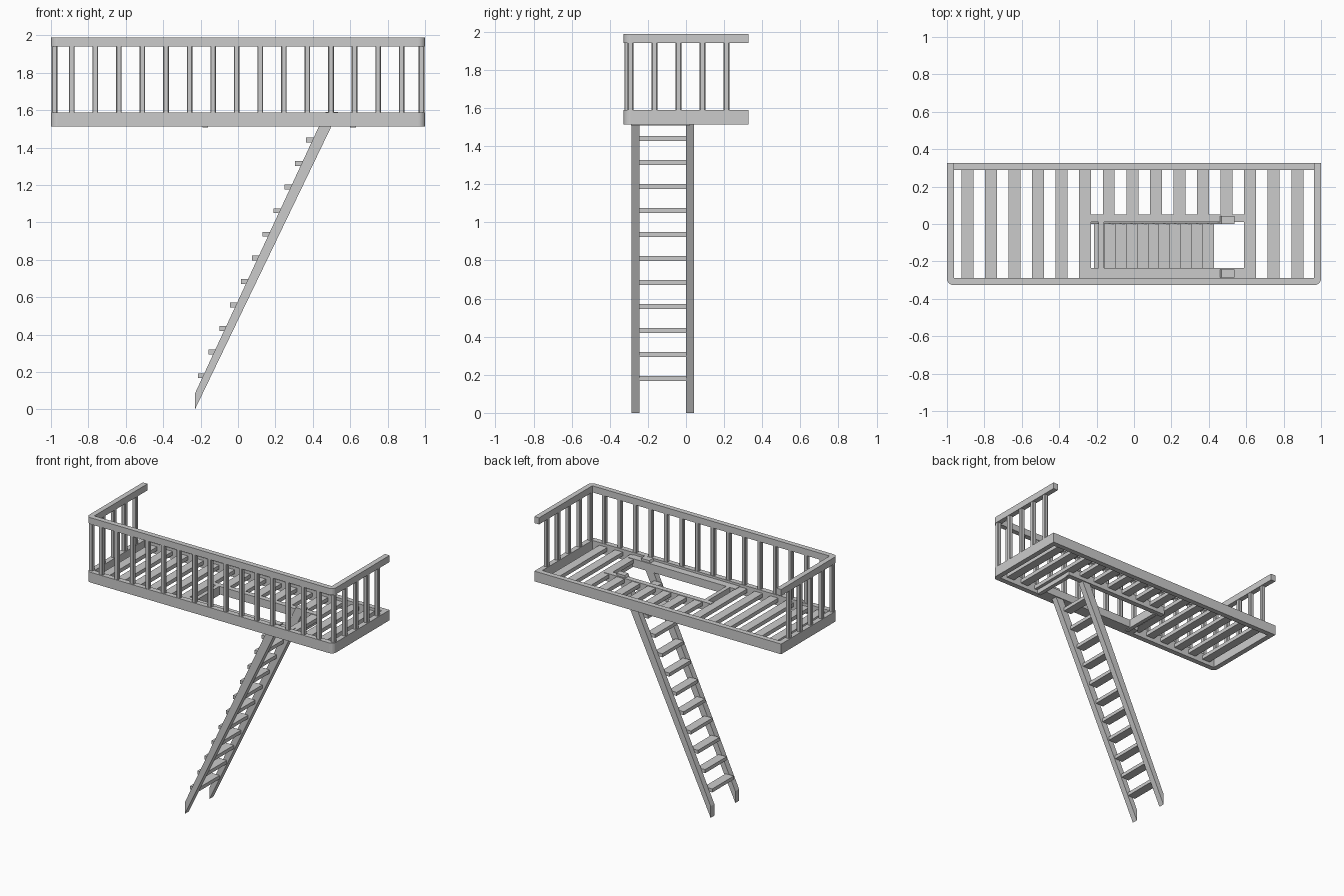
import bpy, bmesh, math

if "Cube" in bpy.data.objects:
    bpy.data.objects.remove(bpy.data.objects["Cube"])

HX, HY = 1.0, 0.327      # deck half sizes
W = 0.038                # frame bar width
STEP = 0.126             # spacing of slats, balusters and treads


def finish(name, bm):
    bmesh.ops.recalc_face_normals(bm, faces=bm.faces)
    me = bpy.data.meshes.new(name)
    bm.to_mesh(me)
    bm.free()
    ob = bpy.data.objects.new(name, me)
    bpy.context.collection.objects.link(ob)
    return ob


def prism(name, pts, vec):
    """Extrude a closed outline of 3D points along vec."""
    bm = bmesh.new()
    face = bm.faces.new([bm.verts.new(p) for p in pts])
    geo = bmesh.ops.extrude_face_region(bm, geom=[face])["geom"]
    bmesh.ops.translate(bm, vec=vec, verts=[v for v in geo if isinstance(v, bmesh.types.BMVert)])
    return finish(name, bm)


def box(name, x0, x1, y0, y1, z0, z1, bevel=0.0):
    ob = prism(name, [(x0, y0, z0), (x1, y0, z0), (x1, y1, z0), (x0, y1, z0)], (0, 0, z1 - z0))
    if bevel:
        m = ob.modifiers.new("bevel", "BEVEL")
        m.width = bevel
        m.segments = 1
    return ob


def u_rail(name, z0, z1):
    """U-shaped rail, open at the back, rounded at the two front corners."""
    r, pts = 0.035, [(-HX, HY)]
    for cx, a0 in ((-HX + r, 180), (HX - r, 270)):
        for i in range(6):
            a = math.radians(a0 + 18 * i)
            pts.append((cx + r * math.cos(a), -HY + r + r * math.sin(a)))
    pts += [(HX, HY), (HX - W, HY), (HX - W, -HY + W), (-HX + W, -HY + W), (-HX + W, HY)]
    return prism(name, [(x, y, z0) for x, y in pts], (0, 0, z1 - z0))


# Deck frame and handrail
u_rail("deck_frame", 1.513, 1.588)
box("deck_frame_back", -HX + W, HX - W, HY - W, HY, 1.513, 1.588)
u_rail("handrail", 1.94, 1.988)

# Deck slats, shortened behind the hatch
for i in range(15):
    x = -0.891 + STEP * i
    y0 = 0.045 if 6 <= i <= 11 else -HY + W
    box(f"deck_slat_{i}", x - 0.032, x + 0.032, y0, HY - W, 1.54, 1.568)

# Hatch trim
box("hatch_trim_back", -0.235, 0.63, 0.012, 0.05, 1.513, 1.572)
box("hatch_trim_front", -0.235, 0.63, -0.289, -0.236, 1.513, 1.572)
box("hatch_trim_left", -0.19, -0.16, -0.288, 0.02, 1.507, 1.572)
box("hatch_trim_right", 0.6, 0.63, -0.288, 0.02, 1.507, 1.539)

# Balusters
H = 0.015
for i in range(15):
    x = -0.889 + STEP * i
    box(f"front_baluster_{i}", x - H, x + H, -0.308 - H, -0.308 + H, 1.58, 1.945, 0.004)
for side in (-1, 1):
    for i in range(5):
        x, y = side * 0.981, -0.291 + STEP * i
        box(f"side_baluster_{i}", x - H, x + H, y - H, y + H, 1.58, 1.945, 0.004)

# Ladder stringers
profile = [(-0.23, 0.0), (0.536, 1.589), (0.468, 1.589), (-0.23, 0.085)]
for name, y in (("front_stringer", -0.286), ("back_stringer", 0.0)):
    prism(name, [(x, y, z) for x, z in profile], (0, 0.043, 0))

# Ladder treads
for i in range(11):
    x, z = -0.215 + 0.0578 * i, 0.18 + STEP * i
    box(f"tread_{i}", x, x + 0.065, -0.246, 0.003, z - 0.013, z + 0.013)
